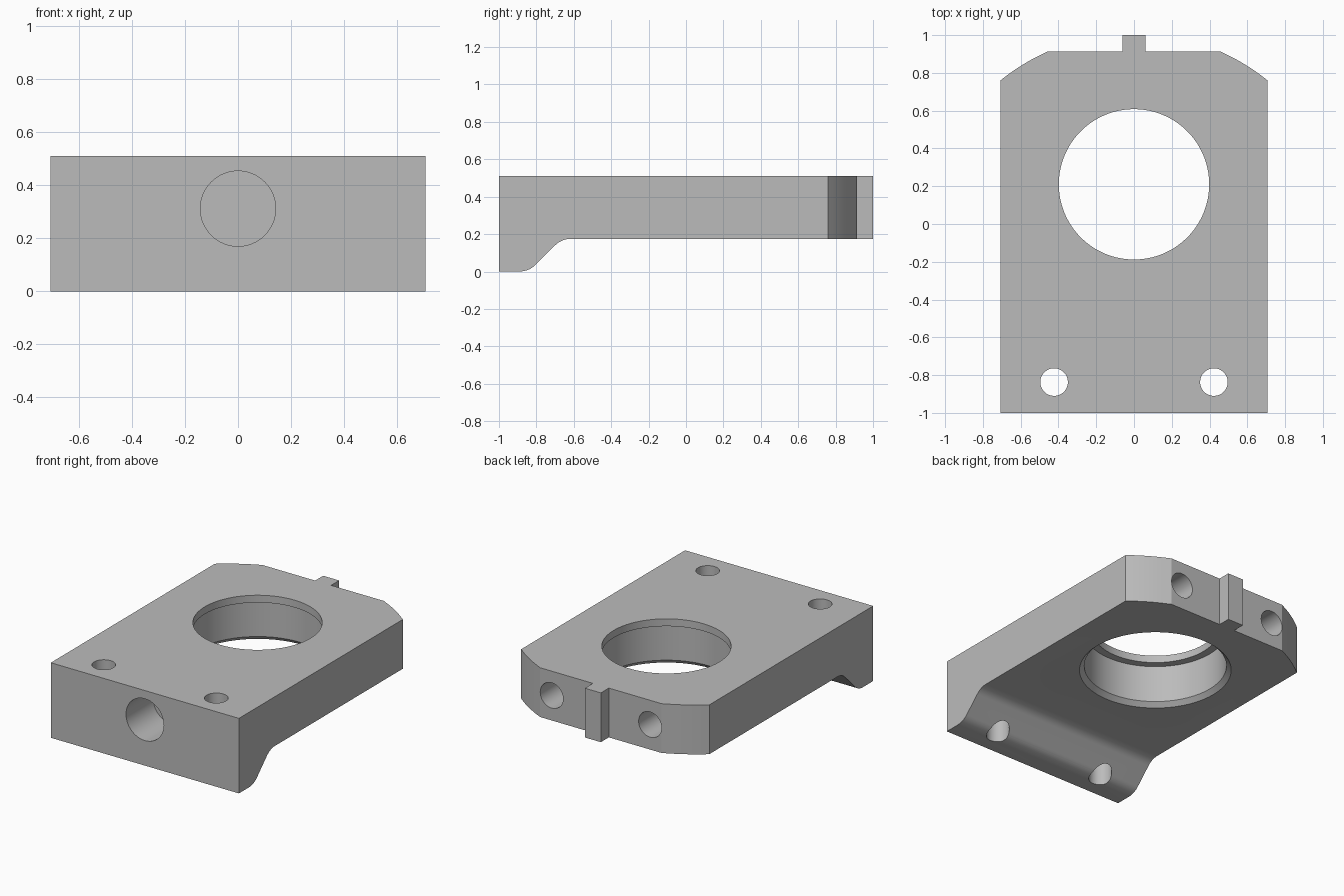
import bpy, bmesh, math
from mathutils import Matrix, Vector

if "Cube" in bpy.data.objects:
    bpy.data.objects.remove(bpy.data.objects["Cube"])

HALF_W, TOP, UNDER = 0.707, 0.51, 0.175


def make_object(name, bm):
    bmesh.ops.recalc_face_normals(bm, faces=bm.faces)
    mesh = bpy.data.meshes.new(name)
    bm.to_mesh(mesh)
    bm.free()
    obj = bpy.data.objects.new(name, mesh)
    bpy.context.collection.objects.link(obj)
    return obj


def prism(name, points, sweep):
    """Extrude a closed outline along a vector."""
    bm = bmesh.new()
    face = bm.faces.new([bm.verts.new(p) for p in points])
    new = bmesh.ops.extrude_face_region(bm, geom=[face])["geom"]
    verts = [v for v in new if isinstance(v, bmesh.types.BMVert)]
    bmesh.ops.translate(bm, verts=verts, vec=sweep)
    return make_object(name, bm)


def turned(name, profile, origin, matrix=Matrix(), sides=64):
    """Solid of stacked rings (radius, height) around local z."""
    bm = bmesh.new()
    rings = []
    for r, h in profile:
        ring = []
        for i in range(sides):
            a = math.tau * i / sides
            co = matrix @ Vector((r * math.cos(a), r * math.sin(a), h))
            ring.append(bm.verts.new(co + Vector(origin)))
        rings.append(ring)
    for low, high in zip(rings, rings[1:]):
        for i in range(sides):
            j = (i + 1) % sides
            bm.faces.new((low[i], low[j], high[j], high[i]))
    bm.faces.new(rings[0])
    bm.faces.new(rings[-1])
    return make_object(name, bm)


def combine(target, tool, operation):
    mod = target.modifiers.new(tool.name, "BOOLEAN")
    mod.operation, mod.object, mod.solver = operation, tool, "EXACT"
    tool.hide_render = True
    bpy.context.view_layer.objects.active = target
    bpy.ops.object.modifier_apply(modifier=mod.name)
    bpy.data.objects.remove(tool)


def arc(cy, cz, r, start, end, steps=8):
    angles = [math.radians(start + (end - start) * i / steps) for i in range(steps + 1)]
    return [(cy + r * math.cos(a), cz + r * math.sin(a)) for a in angles]


# Side profile: thick front foot, filleted 45 degree slope, thinner plate
R = 0.12
side = [(-1.2, 0)]
side += arc(-0.89, R, R, -90, -45)
side += arc(-0.615, UNDER - R, R, 135, 90)
side += [(1.2, UNDER), (1.2, TOP), (-1.2, TOP)]
body = prism("mounting_block", [(-1, y, z) for y, z in side], (2, 0, 0))

# Plan outline: straight sides, curved rear shoulders, central key
cy = -0.115
radius = math.hypot(HALF_W, 0.76 - cy)
a0 = math.degrees(math.atan2(0.76 - cy, HALF_W))
a1 = math.degrees(math.acos(0.457 / radius))
right = [(HALF_W, -1)] + arc(0, cy, radius, a0, a1, 10) + [(0.06, 0.914), (0.06, 1)]
right[-3] = (right[-3][0], 0.914)
plan = right + [(-x, y) for x, y in reversed(right)]
combine(body, prism("plan_tool", [(x, y, -0.5) for x, y in plan], (0, 0, 2)), "INTERSECT")

# Main bore with a retaining lip on top and a chamfer underneath
bore = [(0.51, UNDER - 0.03), (0.45, UNDER + 0.03), (0.45, TOP - 0.05),
        (0.398, TOP - 0.05), (0.398, TOP + 0.1)]
combine(body, turned("bore_tool", bore, (0, 0.21, 0), sides=128), "DIFFERENCE")

# Blind hole in the front face
to_back = Matrix.Rotation(math.radians(-90), 3, "X")
combine(body, turned("front_hole_tool", [(0.142, -0.1), (0.142, 0.29)],
                     (0, -1, 0.312), to_back), "DIFFERENCE")

# Paired bolt holes through the foot and blind holes in the rear face
for s in (-1, 1):
    combine(body, turned("bolt_hole_tool", [(0.073, -0.1), (0.073, 0.7)],
                         (s * 0.423, -0.837, 0)), "DIFFERENCE")
    combine(body, turned("rear_hole_tool", [(0.086, -0.3), (0.086, 0.1)],
                         (s * 0.37, 0.914, 0.345), to_back), "DIFFERENCE")

# Plain grey metal
grey = bpy.data.materials.new("plain_grey")
grey.use_nodes = True
colour = (0.5, 0.5, 0.5, 1)
grey.diffuse_color = colour
grey.node_tree.nodes["Principled BSDF"].inputs["Base Color"].default_value = colour
body.data.materials.clear()
body.data.materials.append(grey)

bpy.ops.object.select_all(action="DESELECT")
body.select_set(True)
bpy.context.view_layer.objects.active = body
bpy.ops.object.shade_smooth_by_angle(angle=math.radians(25))
